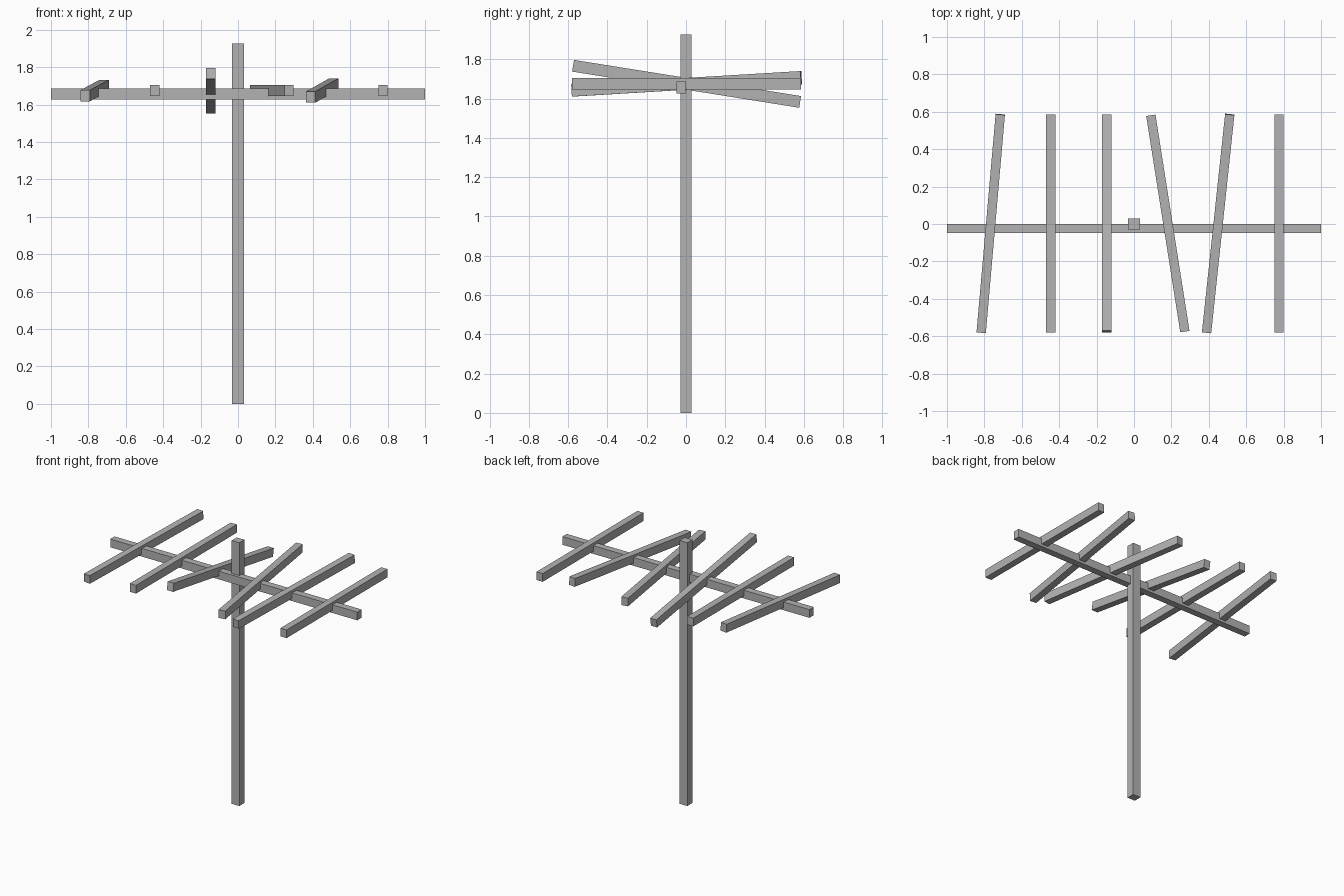
import bpy
from mathutils import Vector, Matrix

cube = bpy.data.objects.get("Cube")
if cube:
    bpy.data.objects.remove(cube, do_unlink=True)

# Single flat metal colour
metal = bpy.data.materials.new("grey_metal")
metal.use_nodes = True
grey = (0.45, 0.45, 0.45, 1)
metal.diffuse_color = grey
metal.node_tree.nodes["Principled BSDF"].inputs["Base Color"].default_value = grey


def beam(name, start, end, width, height, side=(1, 0, 0)):
    """Square-ended bar between two end centres; side sets its width direction."""
    start, end = Vector(start), Vector(end)
    along = (end - start).normalized()
    up = Vector(side).cross(along).normalized()
    across = along.cross(up)
    bpy.ops.mesh.primitive_cube_add(size=1)
    ob = bpy.context.object
    ob.name = name
    ob.data.materials.append(metal)
    turn = Matrix((across, along, up)).transposed().to_4x4()
    size = Matrix.Diagonal((width, (end - start).length, height, 1))
    ob.matrix_world = Matrix.Translation((start + end) / 2) @ turn @ size
    return ob


# Upright mast and the long boom fixed to its front
beam("mast", (0, 0, 0), (0, 0, 1.927), 0.062, 0.058)
beam("boom", (-1, -0.024, 1.656), (1, -0.024, 1.656), 0.05, 0.06, side=(0, -1, 0))

# Cross rods, some bent askew: front x, back x, rise from front to back
rods = [
    (-0.817, -0.715, 0.055),
    (-0.445, -0.445, 0),
    (-0.145, -0.145, -0.184),
    (0.272, 0.09, 0),
    (0.388, 0.512, 0.07),
    (0.775, 0.775, 0),
]
for i, (front_x, back_x, rise) in enumerate(rods, 1):
    half = 0.578 if rise < -0.1 or abs(front_x - back_x) > 0.15 else 0.583
    # Each rod lies level across its width
    side = Vector((2 * half, front_x - back_x, 0)).normalized()
    beam(f"cross_rod_{i}", (front_x, 0.003 - half, 1.675 - rise / 2),
         (back_x, 0.003 + half, 1.675 + rise / 2), 0.05, 0.06, side)
